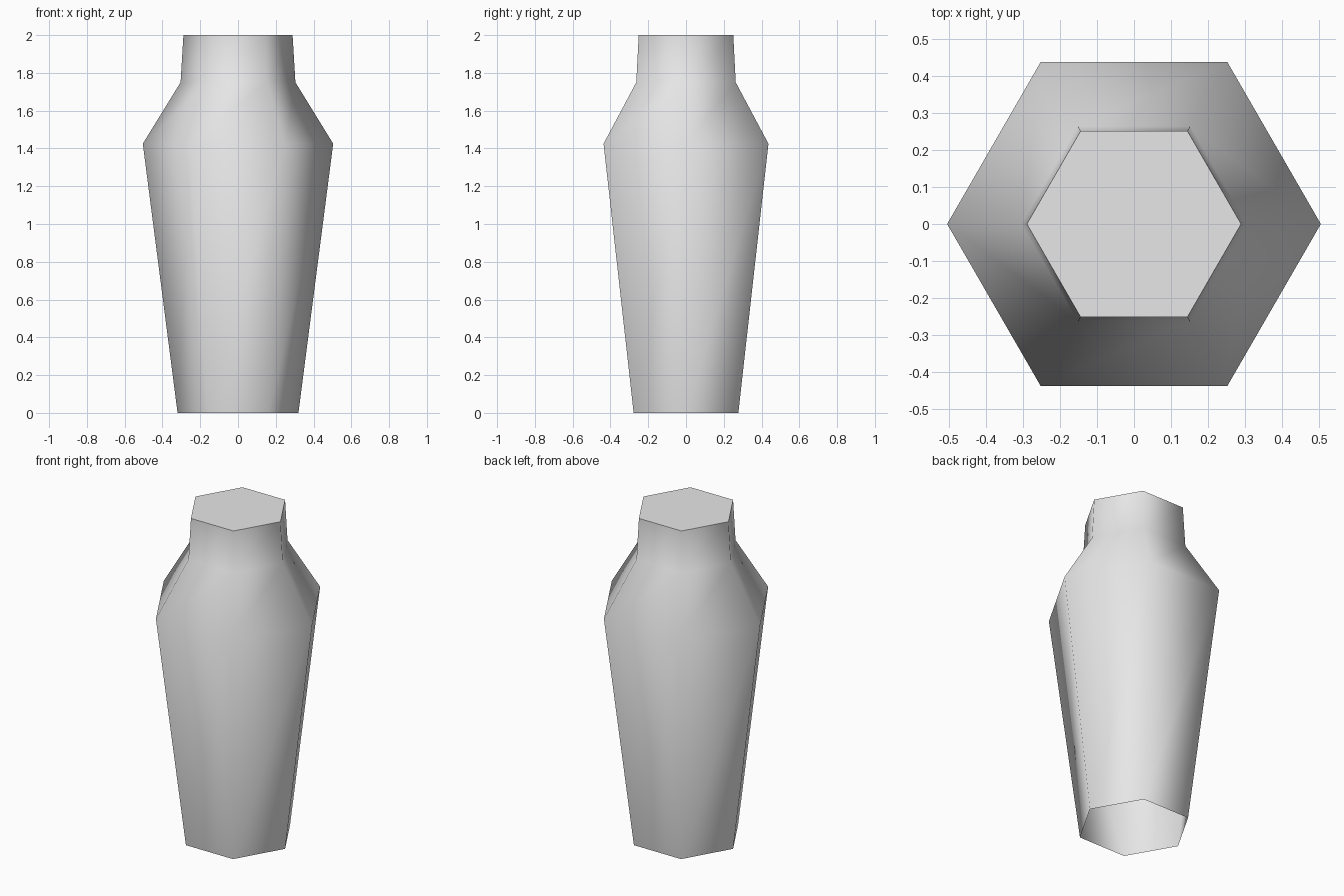
import bpy
import bmesh
from math import cos, sin, pi, radians

cube = bpy.data.objects.get("Cube")
if cube:
    bpy.data.objects.remove(cube, do_unlink=True)

SIDES = 6
# (radius, height): open foot, shoulder, neck base, rim
PROFILE = [(0.32, 0.0), (0.504, 1.425), (0.304, 1.75), (0.289, 2.0)]

grey = bpy.data.materials.new("light grey")
grey.use_nodes = True
colour = (0.8, 0.8, 0.8, 1.0)
grey.diffuse_color = colour
grey.node_tree.nodes["Principled BSDF"].inputs["Base Color"].default_value = colour

# Six-sided vase body, open underneath and closed on top
bm = bmesh.new()
rings = []
for radius, height in PROFILE:
    angles = [2 * pi * i / SIDES for i in range(SIDES)]
    rings.append([bm.verts.new((radius * cos(a), radius * sin(a), height)) for a in angles])
for low, high in zip(rings, rings[1:]):
    for i in range(SIDES):
        j = (i + 1) % SIDES
        bm.faces.new((low[i], low[j], high[j], high[i]))
bm.faces.new(rings[-1])

mesh = bpy.data.meshes.new("vase_body")
bm.to_mesh(mesh)
bm.free()
mesh.materials.append(grey)
vase = bpy.data.objects.new("vase_body", mesh)
bpy.context.collection.objects.link(vase)

# Smooth walls with a crisp top edge
bpy.ops.object.select_all(action="DESELECT")
vase.select_set(True)
bpy.context.view_layer.objects.active = vase
bpy.ops.object.shade_smooth_by_angle(angle=radians(75))
